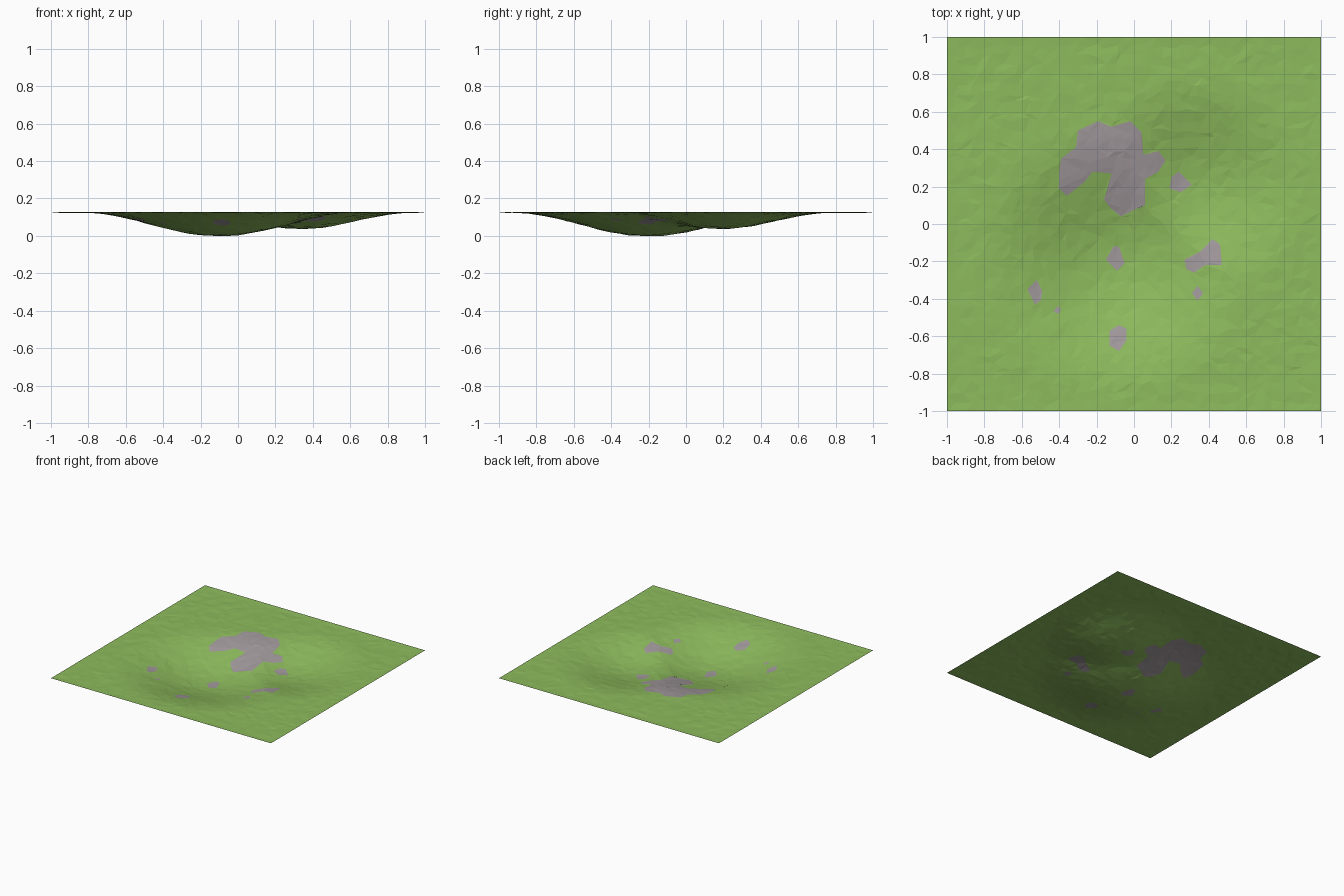
import bpy, math, random
from mathutils import Vector
from mathutils.geometry import delaunay_2d_cdt

if "Cube" in bpy.data.objects:
    bpy.data.objects.remove(bpy.data.objects["Cube"])

random.seed(4)
TOP = 0.127

# Outlines of the bare rock patches, seen from above
big_patch = [(-.40, .28), (-.39, .35), (-.31, .41), (-.30, .50), (-.19, .55), (-.12, .52),
             (-.02, .55), (.04, .49), (.05, .37), (.13, .39), (.17, .34), (.13, .28),
             (.06, .24), (.06, .10), (.01, .08), (-.07, .04), (-.12, .08), (-.16, .13),
             (-.12, .27), (-.22, .28), (-.27, .22), (-.36, .15), (-.40, .19)]
small_patches = [
    [(.24, .28), (.20, .25), (.19, .19), (.25, .17), (.31, .21), (.28, .24)],
    [(-.11, -.12), (-.15, -.19), (-.09, -.25), (-.05, -.21), (-.08, -.12)],
    [(.27, -.19), (.35, -.15), (.42, -.08), (.46, -.11), (.47, -.22), (.38, -.22), (.32, -.26), (.28, -.24)],
    [(.34, -.33), (.31, -.37), (.34, -.41), (.37, -.37)],
    [(-.57, -.35), (-.52, -.30), (-.49, -.36), (-.50, -.41), (-.53, -.43)],
    [(-.41, -.44), (-.43, -.47), (-.40, -.48), (-.39, -.45)],
    [(-.08, -.54), (-.13, -.57), (-.13, -.65), (-.08, -.68), (-.04, -.62), (-.04, -.56)]]
patches = [big_patch] + small_patches


def inside(x, y, poly):
    hit = False
    for (x1, y1), (x2, y2) in zip(poly, poly[1:] + poly[:1]):
        if (y1 > y) != (y2 > y) and x < x1 + (y - y1) * (x2 - x1) / (y2 - y1):
            hit = not hit
    return hit


def bowl(x, y, cx, cy, radius, depth):
    r = math.hypot(x - cx, y - cy) / radius
    return depth * (0.5 + 0.5 * math.cos(math.pi * r)) if r < 1 else 0


def height(x, y):
    # Two overlapping hollows, blended softly, plus slight roughness
    a = bowl(x, y, -.1, -.2, .74, .127)
    b = bowl(x, y, .34, .19, .60, .088)
    d = (a ** 4 + b ** 4) ** 0.25
    rough = 0 if max(abs(x), abs(y)) > .99 else random.uniform(0, .004)
    return max(0, TOP - d - rough)


# Irregular triangulated ground with the patch outlines cut in
N = 40
pts, edges = [], []
for poly in patches:
    s = len(pts)
    pts += [Vector(p) for p in poly]
    edges += [(s + i, s + (i + 1) % len(poly)) for i in range(len(poly))]
outline = list(pts)
for i in range(N + 1):
    for j in range(N + 1):
        p = Vector((-1 + 2 * i / N, -1 + 2 * j / N))
        if 0 < i < N:
            p.x += random.uniform(-.018, .018)
        if 0 < j < N:
            p.y += random.uniform(-.018, .018)
        if min((p - q).length for q in outline) > .025:
            pts.append(p)
flat, _, tris, *_ = delaunay_2d_cdt(pts, edges, [], 0, 1e-5)

mesh = bpy.data.meshes.new("ground")
mesh.from_pydata([(p.x, p.y, height(p.x, p.y)) for p in flat], [], tris)
ground = bpy.data.objects.new("ground", mesh)
bpy.context.collection.objects.link(ground)

for name, col in (("grass green", (.27, .50, .11, 1)), ("rock grey", (.36, .32, .335, 1))):
    m = bpy.data.materials.new(name)
    m.diffuse_color = col
    m.use_nodes = True
    m.node_tree.nodes["Principled BSDF"].inputs["Base Color"].default_value = m.diffuse_color
    mesh.materials.append(m)

# Faces within a patch outline are rock
for f in mesh.polygons:
    c = f.center
    f.material_index = int(any(inside(c.x, c.y, p) for p in patches))
    if f.normal.z < 0:
        f.flip()
